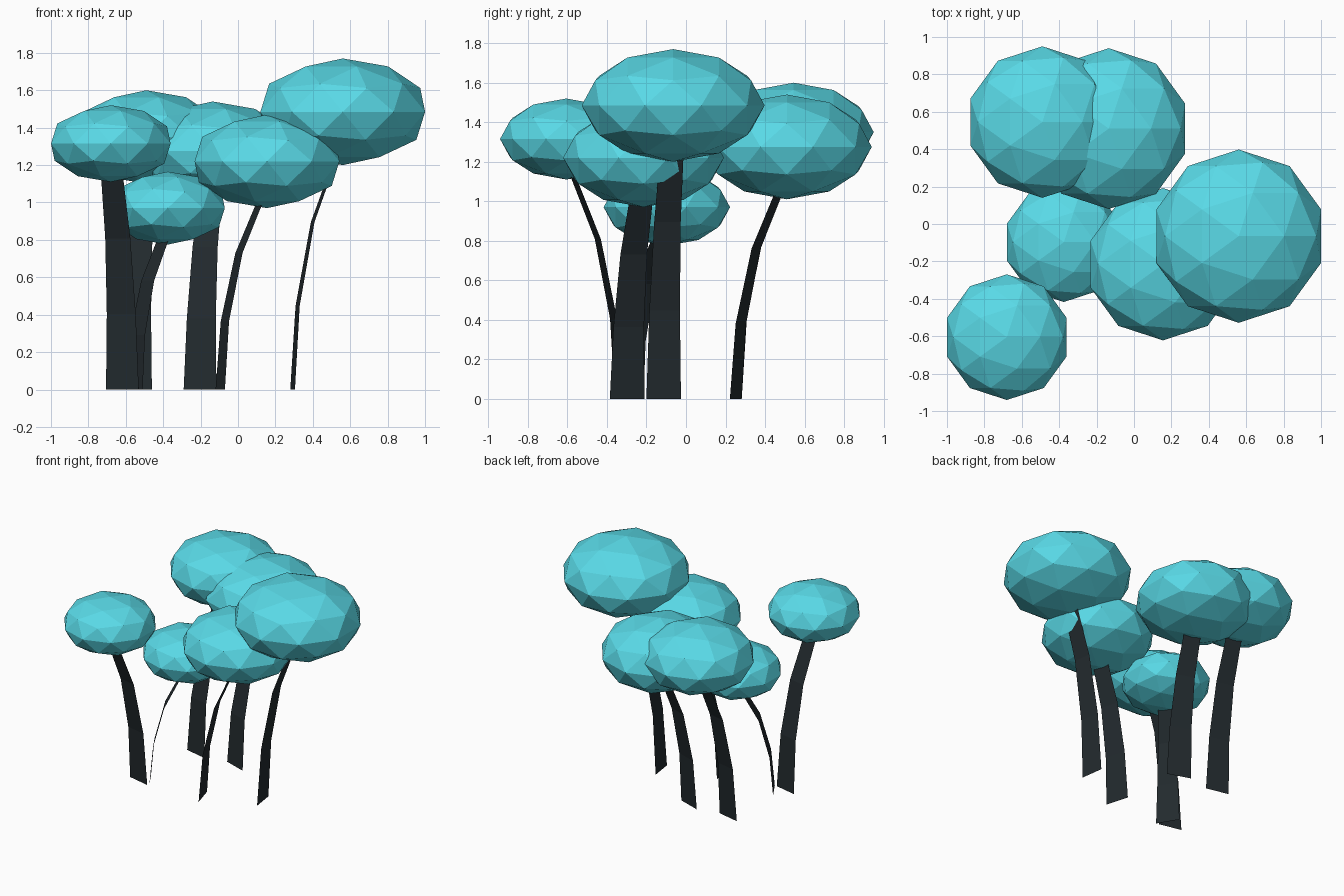
import bpy, bmesh
from mathutils import Vector

if "Cube" in bpy.data.objects:
    bpy.data.objects.remove(bpy.data.objects["Cube"])


def material(name, color):
    m = bpy.data.materials.new(name)
    m.diffuse_color = (*color, 1)
    m.use_nodes = True
    m.node_tree.nodes["Principled BSDF"].inputs["Base Color"].default_value = m.diffuse_color
    return m


leaf = material("leaf_teal", (0.1, 0.7, 0.8))
bark = material("bark_dark", (0.016, 0.023, 0.027))


def add_object(name, bm, mat):
    mesh = bpy.data.meshes.new(name)
    bm.to_mesh(mesh)
    bm.free()
    mesh.materials.append(mat)
    obj = bpy.data.objects.new(name, mesh)
    bpy.context.collection.objects.link(obj)
    return obj


def crown(name, center, r, rz):
    # Flattened low-poly ball
    bm = bmesh.new()
    bmesh.ops.create_icosphere(bm, subdivisions=2, radius=1)
    for v in bm.verts:
        v.co = Vector((v.co.x * r, v.co.y * r, v.co.z * rz)) + Vector(center)
    add_object(name, bm, leaf)


def trunk(name, base, half, top):
    # Flat tapering ribbon bending outward toward the crown
    bm = bmesh.new()
    rows = []
    for t, lean in ((0, 0), (1 / 3, 0.1), (2 / 3, 0.4), (1, 1)):
        c = Vector((base[0] + (top[0] - base[0]) * lean,
                    base[1] + (top[1] - base[1]) * lean, top[2] * t))
        w = Vector((*half, 0)) * (1 - 0.35 * t)
        rows.append((bm.verts.new(c - w), bm.verts.new(c + w)))
    for (a, b), (d, c) in zip(rows, rows[1:]):
        bm.faces.new((a, b, c, d))
    add_object(name, bm, bark)


# crown centre, crown radius, crown half height, trunk base, trunk half width
trees = [
    ((-0.68, -0.605, 1.315), 0.336, 0.205, (-0.618, -0.34), (0.0875, -0.02)),
    ((-0.49, 0.545, 1.35), 0.405, 0.25, (-0.548, 0.262), (0.0875, -0.02)),
    ((-0.135, 0.51, 1.275), 0.43, 0.265, (-0.203, 0.252), (0.0875, -0.03)),
    ((0.56, -0.065, 1.485), 0.463, 0.285, (0.292, -0.113), (-0.0125, 0.0875)),
    ((0.155, -0.215, 1.22), 0.407, 0.25, (-0.095, -0.298), (-0.025, 0.0875)),
    ((-0.375, -0.097, 0.97), 0.32, 0.195, (-0.555, -0.29), (-0.045, 0.075)),
]
for i, (c, r, rz, base, half) in enumerate(trees, 1):
    crown(f"crown_{i}", c, r, rz)
    trunk(f"trunk_{i}", base, half, (c[0], c[1], c[2] - rz * 0.5))
